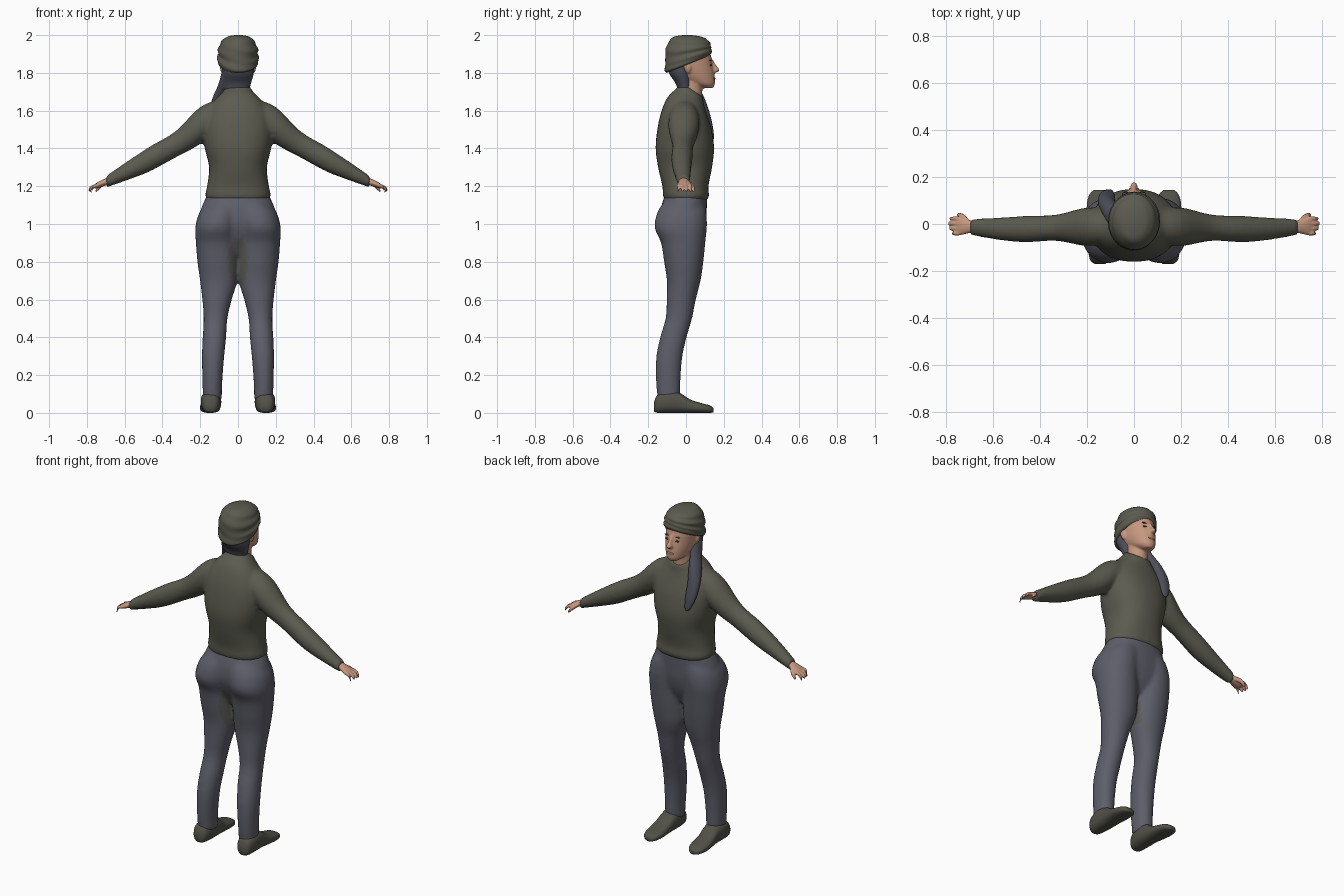
import bpy, bmesh, math
from mathutils import Vector


def material(name, rgb):
    m = bpy.data.materials.new(name)
    m.diffuse_color = (*rgb, 1)
    return m


OLIVE = material("olive knit", (0.105, 0.105, 0.080))
SHOE = material("dark olive leather", (0.082, 0.080, 0.064))
CLOTH = material("slate cloth", (0.112, 0.112, 0.145))
HAIR = material("slate hair", (0.075, 0.075, 0.100))
PATCH = material("worn patch", (0.100, 0.102, 0.092))
SKIN = material("skin", (0.56, 0.31, 0.21))
LIPS = material("lips", (0.40, 0.19, 0.14))
DARK = material("dark eye", (0.07, 0.05, 0.045))


def spline(keys, sub):
    """Catmull-Rom interpolation of every number in the keys."""
    keys = [tuple(k) + (0,) * (6 - len(k)) for k in keys]
    out = []
    for i in range(len(keys) - 1):
        a, b, c, d = keys[max(i - 1, 0)], keys[i], keys[i + 1], keys[min(i + 2, len(keys) - 1)]
        for j in range(sub):
            t = j / sub
            out.append([0.5 * (2 * q + (r - p) * t + (2 * p - 5 * q + 4 * r - s) * t * t
                               + (3 * q - p - 3 * r + s) * t ** 3) for p, q, r, s in zip(a, b, c, d)])
    return out + [list(keys[-1])]


def tube(bm, keys, axis='z', n=32, e=2.0, sub=4, wave=0.0):
    """Closed loft of superellipses; key = x, y, z, radius a, radius b, tilt."""
    rings = []
    for i, (x, y, z, ra, rb, tilt) in enumerate(spline(keys, sub)):
        ring = []
        for k in range(n):
            a = 2 * math.pi * k / n
            c = math.copysign(abs(math.cos(a)) ** (2 / e), math.cos(a))
            s = math.copysign(abs(math.sin(a)) ** (2 / e), math.sin(a))
            w = 1 + wave * math.sin(2 * a + i * 0.9)
            u, v = ra * c * w, rb * s * w
            p = {'z': (x + u, y + v, z + tilt * v),
                 'x': (x, y + u, z + v),
                 'y': (x + u, y, z + v)}[axis]
            ring.append(bm.verts.new(p))
        rings.append(ring)
    for r0, r1 in zip(rings, rings[1:]):
        for k in range(n):
            bm.faces.new((r0[k], r0[(k + 1) % n], r1[(k + 1) % n], r1[k]))
    bm.faces.new(rings[0])
    bm.faces.new(rings[-1])


def part(name, mat, tubes, voxel=None, smooth=4):
    """One object from lofts; with a voxel size the lofts are fused."""
    bm = bmesh.new()
    for keys, opts in tubes:
        tube(bm, keys, **opts)
    bmesh.ops.recalc_face_normals(bm, faces=bm.faces)
    me = bpy.data.meshes.new(name)
    bm.to_mesh(me)
    bm.free()
    ob = bpy.data.objects.new(name, me)
    bpy.context.collection.objects.link(ob)
    if voxel:
        r = ob.modifiers.new("fuse", 'REMESH')
        r.mode = 'VOXEL'
        r.voxel_size = voxel
        s = ob.modifiers.new("soften", 'SMOOTH')
        s.factor, s.iterations = 0.5, smooth
        dg = bpy.context.evaluated_depsgraph_get()
        baked = bpy.data.meshes.new_from_object(ob.evaluated_get(dg))
        ob.modifiers.clear()
        ob.data = baked
    ob.data.materials.clear()
    ob.data.materials.append(mat)
    for p in ob.data.polygons:
        p.use_smooth = True
        p.material_index = 0
    return ob


def flip(keys, side):
    return [(k[0] * side,) + tuple(k[1:]) for k in keys]


def both(keys, **opts):
    return [(flip(keys, s), opts) for s in (1, -1)]


# sweater: torso with tilted collar, plus sleeves
torso = [(0, 0, 1.125, .160, .112), (0, 0, 1.15, .174, .122), (0, -.003, 1.20, .164, .122),
         (0, -.005, 1.30, .153, .143), (0, -.006, 1.40, .176, .155), (0, -.008, 1.50, .186, .144),
         (0, -.008, 1.58, .170, .124, -.1), (0, .002, 1.645, .128, .098, -.3),
         (0, .022, 1.685, .086, .070, -.5), (0, .03, 1.712, .070, .060, -.65)]
sleeve = [(.08, -.01, 1.60, .07, .065), (.20, -.012, 1.522, .082, .098), (.33, -.016, 1.422, .056, .070),
          (.465, -.022, 1.345, .056, .066), (.58, -.02, 1.285, .047, .051), (.697, -.013, 1.224, .034, .031)]
part("sweater", OLIVE, [(torso, dict(e=2.3))] + both(sleeve, axis='x'), .011, 5)

# trousers: pelvis fused with two legs
pelvis = [(0, -.01, .84, .09, .06), (0, -.012, .92, .17, .10), (0, -.016, 1.0, .212, .122),
          (0, -.012, 1.08, .196, .122), (0, 0, 1.15, .166, .113)]
leg = [(.135, -.092, .07, .050, .058), (.136, -.093, .12, .051, .062), (.135, -.094, .20, .054, .066),
       (.132, -.088, .30, .059, .069), (.125, -.067, .40, .062, .070), (.119, -.038, .50, .063, .070),
       (.111, -.025, .60, .078, .077), (.102, -.012, .70, .099, .089), (.106, -.012, .80, .109, .104),
       (.111, -.015, .90, .112, .117), (.112, -.028, .98, .114, .138), (.095, -.022, 1.06, .110, .130),
       (.07, -.01, 1.12, .085, .105)]
trousers = part("trousers", CLOTH, [(pelvis, dict(e=2.2))] + both(leg, e=2.1), .011, 5)
trousers.data.materials.append(PATCH)
for p in trousers.data.polygons:
    c = p.center
    if .68 < c.z < .93 and abs(c.x) < .055 * math.sin(math.pi * (c.z - .64) / .33) and c.y < .04:
        p.material_index = 1

# shoes
for side, label in ((1, "right"), (-1, "left")):
    shoe = [(.145, -.17, .032, .022, .024), (.145, -.15, .048, .043, .048), (.143, -.09, .058, .054, .058),
            (.143, -.03, .052, .052, .052), (.146, .02, .036, .052, .036), (.148, .08, .026, .053, .026),
            (.148, .125, .020, .042, .020), (.148, .145, .014, .022, .012)]
    ob = part(label + "_shoe", SHOE, [(flip(shoe, side), dict(axis='y', e=2.5))])
    for v in ob.data.vertices:
        v.co.z = max(v.co.z, 0)

# hands: palm, curled fingers and thumb
palm = [(.675, -.012, 1.232, .024, .020), (.71, -.011, 1.219, .030, .019),
        (.74, -.009, 1.207, .039, .016), (.758, -.009, 1.199, .036, .012)]
thumb = [(.705, .010, 1.218, .012, .012), (.725, .030, 1.203, .012, .012),
         (.745, .038, 1.184, .010, .011), (.755, .038, 1.172, .005, .005)]
hand = [(palm, 10)] + [(thumb, 10)]
for i, reach in enumerate((.775, .787, .791, .785)):
    y = -.040 + i * .021
    hand.append(([(.742, y, 1.206, .009, .010), (.765, y, 1.199, .009, .010),
                  (reach - .004, y, 1.182, .008, .012), (reach, y, 1.170, .005, .007)], 10))
for side, label in ((1, "right"), (-1, "left")):
    part(label + "_hand", SKIN, [(flip(k, side), dict(axis='x', n=16)) for k, _ in hand], .0045, 2)

# head with neck, nose and ears
skull = [(0, .116, 1.719, .022, .026), (0, .092, 1.738, .050, .060), (0, .056, 1.77, .068, .097),
         (0, .035, 1.80, .078, .115), (0, .023, 1.84, .085, .119), (0, .015, 1.88, .088, .120),
         (0, .01, 1.93, .083, .110), (0, .01, 1.97, .05, .07)]
neck = [(0, .025, 1.60, .058, .055), (0, .03, 1.70, .056, .056), (0, .03, 1.80, .060, .065)]
nose = [(0, .136, 1.868, .008, .008), (0, .148, 1.835, .011, .016), (0, .153, 1.814, .017, .026),
        (0, .147, 1.802, .014, .014)]
ear = [(.080, .012, 1.80, .008, .010), (.085, .010, 1.825, .011, .018), (.084, .006, 1.85, .010, .018)]
part("head", SKIN, [(skull, {}), (neck, {}), (nose, dict(n=16))] + both(ear, n=16), .006, 2)


# painted face details as thin pads
def pad(name, mat, pos, size):
    x, y, z = pos
    a, b, c = size
    keys = [(x, y, z + c * t, a * math.sqrt(1.02 - t * t), b * math.sqrt(1.02 - t * t))
            for t in (-1, -.6, 0, .6, 1)]
    part(name, mat, [(keys, dict(n=16, sub=2))])


for side, label in ((1, "right"), (-1, "left")):
    pad(label + "_eye", DARK, (.034 * side, .132, 1.842), (.013, .006, .0045))
    pad(label + "_brow", HAIR, (.035 * side, .129, 1.865), (.017, .006, .003))
pad("mouth", LIPS, (0, .149, 1.770), (.022, .006, .007))

# knitted cap with slouchy folds
cap = [(0, .012, 1.846, .096, .114, .40), (0, .012, 1.856, .107, .122, .40), (0, .012, 1.880, .110, .124, .36),
       (0, .012, 1.900, .104, .120, .30), (0, .010, 1.925, .106, .121, .20), (0, .010, 1.950, .095, .114, .12),
       (0, .010, 1.975, .082, .098, .05), (.002, .008, 1.993, .055, .068), (.002, .006, 2.0, .018, .022)]
part("knit_cap", OLIVE, [(cap, dict(n=40, wave=.018))])

# hair at the nape and the tail drawn over one shoulder
nape = [(0, -.022, 1.87, .088, .080), (0, -.025, 1.80, .084, .066), (-.003, -.012, 1.75, .074, .046),
        (-.006, -.004, 1.71, .066, .040)]
tail = [(-.060, -.015, 1.80, .028, .045), (-.078, .015, 1.74, .026, .045), (-.100, .055, 1.67, .034, .042),
        (-.116, .090, 1.60, .037, .032), (-.116, .118, 1.53, .034, .022), (-.108, .136, 1.47, .022, .012),
        (-.104, .142, 1.445, .008, .005)]
part("hair", HAIR, [(nape, {}), (tail, dict(n=24))], .007, 2)
